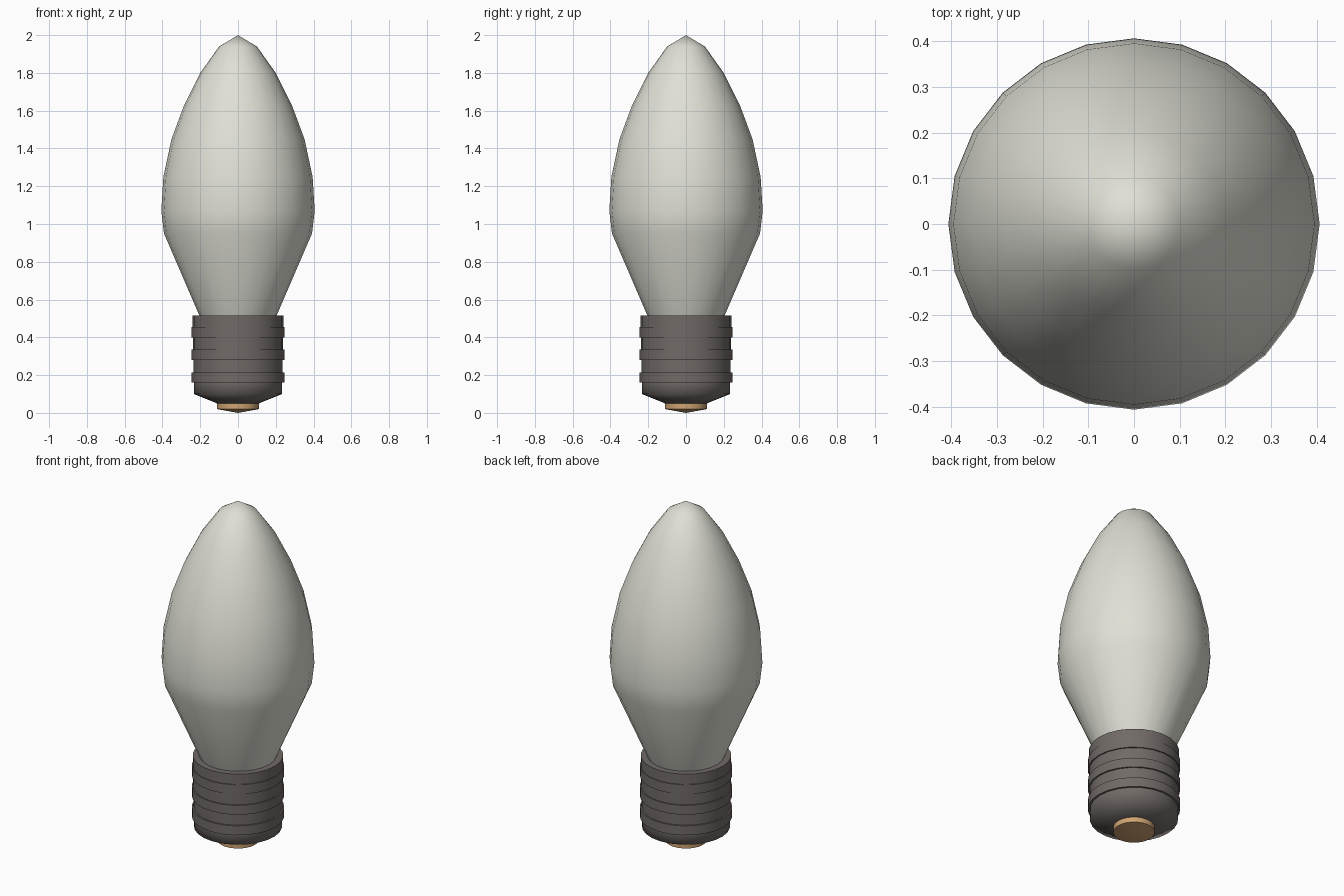
import bpy, bmesh, math

if "Cube" in bpy.data.objects:
    bpy.data.objects.remove(bpy.data.objects["Cube"])

SIDES = 24


def material(name, rgb):
    m = bpy.data.materials.new(name)
    m.diffuse_color = (*rgb, 1)
    m.use_nodes = True
    m.node_tree.nodes["Principled BSDF"].inputs["Base Color"].default_value = m.diffuse_color
    return m


def lathe(name, profile, mat, smooth_angle):
    """Revolve (radius, height) points around z; radius 0 makes a pole."""
    bm = bmesh.new()
    verts = [bm.verts.new((r, 0, z)) for r, z in profile]
    edges = [bm.edges.new(pair) for pair in zip(verts, verts[1:])]
    bmesh.ops.spin(bm, geom=verts + edges, cent=(0, 0, 0), axis=(0, 0, 1),
                   angle=math.tau, steps=SIDES, use_duplicate=False)
    bmesh.ops.remove_doubles(bm, verts=bm.verts, dist=0.0005)
    bmesh.ops.recalc_face_normals(bm, faces=bm.faces)
    me = bpy.data.meshes.new(name)
    bm.to_mesh(me)
    bm.free()
    me.materials.append(mat)
    ob = bpy.data.objects.new(name, me)
    bpy.context.collection.objects.link(ob)
    bpy.ops.object.select_all(action='DESELECT')
    ob.select_set(True)
    bpy.context.view_layer.objects.active = ob
    bpy.ops.object.shade_smooth_by_angle(angle=math.radians(smooth_angle))
    return ob


glass = material("frosted_glass", (0.74, 0.74, 0.67))
metal = material("dark_metal", (0.165, 0.145, 0.135))
copper = material("copper", (0.62, 0.37, 0.17))

# Candle-shaped glass envelope
lathe("glass_bulb", [(0.2, 0.505), (0.392, 0.95), (0.406, 1.07), (0.395, 1.25),
                     (0.352, 1.45), (0.285, 1.63), (0.2, 1.80), (0.1, 1.94),
                     (0, 2.0)], glass, 80)

# Screw base: tapered foot, three raised thread rings, flat top
base = [(0, 0.05), (0.11, 0.05), (0.234, 0.10)]
for i, z in enumerate((0.16, 0.28, 0.40)):
    inner, outer = 0.234 + 0.002 * i, 0.245
    base += [(inner, z), (outer, z), (outer, z + 0.055), (inner + 0.002, z + 0.055)]
base += [(0.24, 0.515), (0, 0.515)]
lathe("screw_base", base, metal, 75)

# Contact button under the base
lathe("contact", [(0, 0.0), (0.11, 0.02), (0.11, 0.052), (0, 0.052)], copper, 40)
